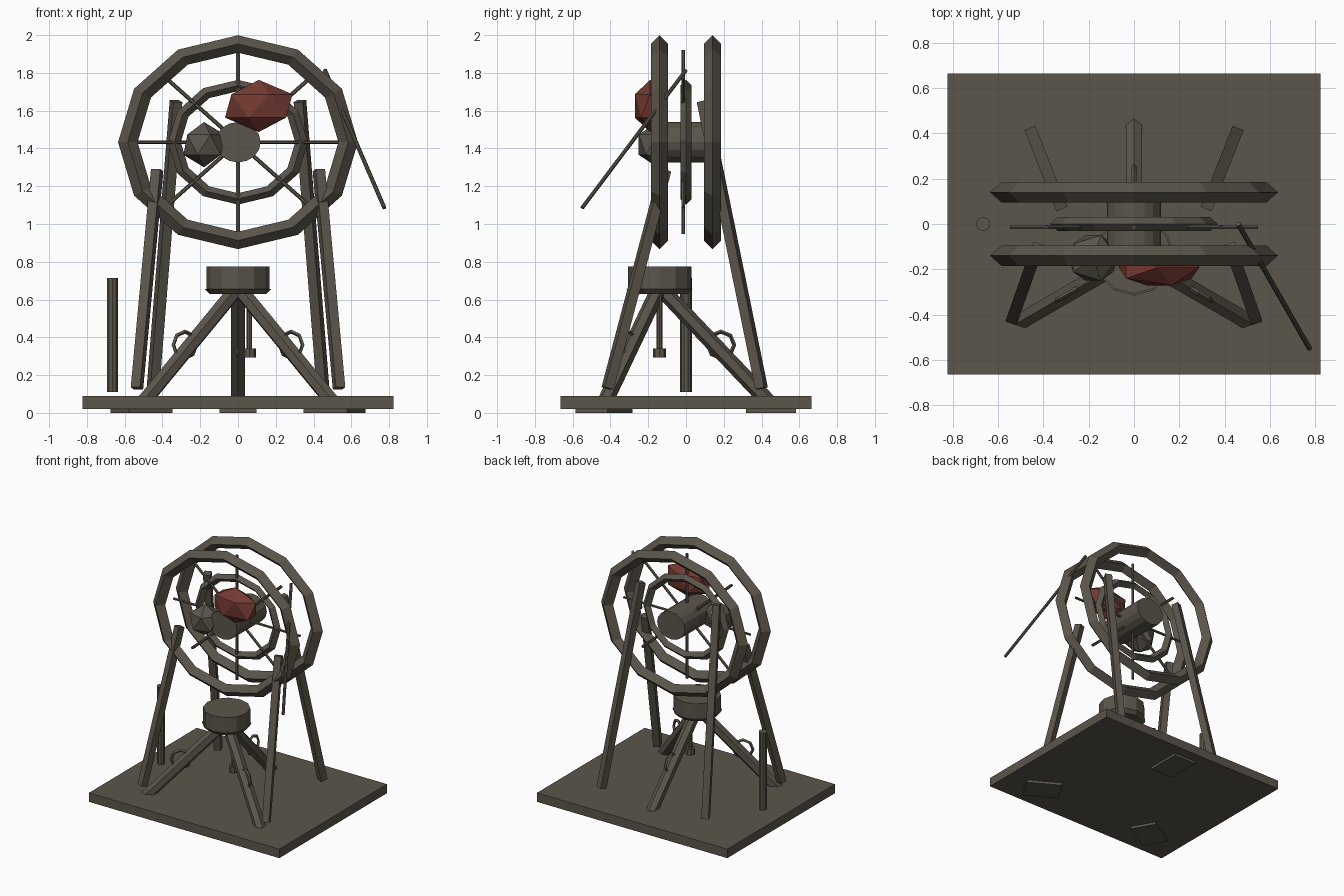
import bpy, bmesh, math
from mathutils import Vector, Matrix

if "Cube" in bpy.data.objects:
    bpy.data.objects.remove(bpy.data.objects["Cube"])


def material(name, rgb):
    m = bpy.data.materials.new(name)
    m.diffuse_color = (*rgb, 1)
    m.use_nodes = True
    m.node_tree.nodes["Principled BSDF"].inputs["Base Color"].default_value = m.diffuse_color
    return m


STONE = material("weathered brown", (0.105, 0.092, 0.070))
RED = material("dull red", (0.175, 0.042, 0.031))


def finish(name, bm, mat=STONE, matrix=None):
    if matrix is not None:
        bm.transform(matrix)
    bmesh.ops.recalc_face_normals(bm, faces=bm.faces)
    me = bpy.data.meshes.new(name)
    bm.to_mesh(me)
    bm.free()
    me.materials.append(mat)
    ob = bpy.data.objects.new(name, me)
    bpy.context.collection.objects.link(ob)
    return ob


def box(name, size, matrix):
    bm = bmesh.new()
    bmesh.ops.create_cube(bm, size=1)
    return finish(name, bm, matrix=matrix @ Matrix.Diagonal((*size, 1)))


def along(a, b):
    """Matrix placing a z-aligned part midway between two points."""
    a, b = Vector(a), Vector(b)
    rot = (b - a).to_track_quat('Z', 'Y').to_matrix().to_4x4()
    return Matrix.Translation((a + b) / 2) @ rot, (b - a).length


def rod(name, a, b, radius, sides=8, post=None):
    m, length = along(a, b)
    bm = bmesh.new()
    bmesh.ops.create_cone(bm, cap_ends=True, segments=sides,
                          radius1=radius, radius2=radius, depth=length)
    return finish(name, bm, matrix=(post @ m) if post else m)


def ring(name, major, minor, sides, matrix):
    """Low-poly torus with a diamond section, axis along y."""
    bm = bmesh.new()
    loops = []
    for i in range(sides):
        a = 2 * math.pi * i / sides
        loops.append([])
        for j in range(4):
            r = major + minor * math.cos(j * math.pi / 2)
            y = minor * math.sin(j * math.pi / 2)
            loops[-1].append(bm.verts.new((r * math.cos(a), y, r * math.sin(a))))
    for i in range(sides):
        p, q = loops[i], loops[(i + 1) % sides]
        for j in range(4):
            k = (j + 1) % 4
            bm.faces.new((p[j], p[k], q[k], q[j]))
    return finish(name, bm, matrix=matrix)


def lump(name, centre, scale, mat):
    bm = bmesh.new()
    bmesh.ops.create_icosphere(bm, subdivisions=1, radius=1)
    return finish(name, bm, mat, Matrix.Translation(centre) @ Matrix.Diagonal((*scale, 1)))


T = Matrix.Translation

# Base slab
box("base_slab", (1.645, 1.33, 0.07), T((0, 0, 0.055)))

# Tripod: legs, link rings and pads under the slab, repeated three times
HUB = T((0, -0.14, 0))
for n, deg in enumerate((90, 210, 330)):
    turn = HUB @ Matrix.Rotation(math.radians(deg), 4, 'Z')
    rod(f"tripod_leg_{n}", (0.02, 0, 0.645), (0.575, 0, 0.06), 0.042, 6, turn)
    ring(f"leg_link_{n}", 0.07, 0.011, 8, turn @ T((0.325, 0, 0.36)))
    box(f"foot_pad_{n}", (0.265, 0.195, 0.03), turn @ T((0.59, 0, 0.015)))

# Tripod head with its lower collar
rod("tripod_head", (0, -0.14, 0.65), (0, -0.14, 0.775), 0.168, 12)
bm = bmesh.new()
bmesh.ops.create_cone(bm, cap_ends=True, segments=12, radius1=0.15, radius2=0.176, depth=0.025)
finish("head_collar", bm, matrix=T((0, -0.14, 0.643)))

# Hanging weight under the head
rod("weight_rod", (0.06, -0.14, 0.33), (0.06, -0.14, 0.64), 0.015)
rod("hanging_weight", (0.06, -0.14, 0.293), (0.06, -0.14, 0.34), 0.034)

# Side post
rod("side_post", (-0.665, 0, 0.11), (-0.665, 0, 0.715), 0.031, 10)

# Leaning struts, mirrored left and right
for side, s in (("left", -1), ("right", 1)):
    for name, a, b in (("front_strut", (0.535, -0.415, 0.13), (0.428, -0.11, 1.285)),
                       ("back_strut", (0.45, 0.40, 0.13), (0.328, 0.09, 1.65))):
        m, length = along((a[0] * s, a[1], a[2]), (b[0] * s, b[1], b[2]))
        box(f"{name}_{side}", (0.052, 0.052, length), m)

# Wheel, slightly wider than tall
WHEEL = T((0, 0, 1.433)) @ Matrix.Diagonal((1.122, 1, 1, 1))
for name, y in (("front", -0.14), ("back", 0.14)):
    ring(f"{name}_wheel_rim", 0.52, 0.046, 12, WHEEL @ T((0, y, 0)))
ring("inner_rim", 0.30, 0.03, 12, WHEEL)
for i in range(4):
    a = math.pi * i / 4
    c, s = 0.487 * math.cos(a), 0.487 * math.sin(a)
    rod(f"spoke_pair_{i}", (-c, -0.014, -s), (c, -0.014, s), 0.01, 6, WHEEL)
rod("axle_drum", (0, -0.185, 0), (0, 0.185, 0), 0.107, 16, WHEEL)

# Lumps on the wheel front
lump("grey_lump", (-0.18, -0.15, 1.42), (0.122, 0.118, 0.12), STONE)
lump("red_lump", (0.11, -0.19, 1.625), (0.20, 0.095, 0.138), RED)

# Slanted handle stick
rod("handle_stick", (0.46, 0, 1.815), (0.775, -0.55, 1.085), 0.011)
